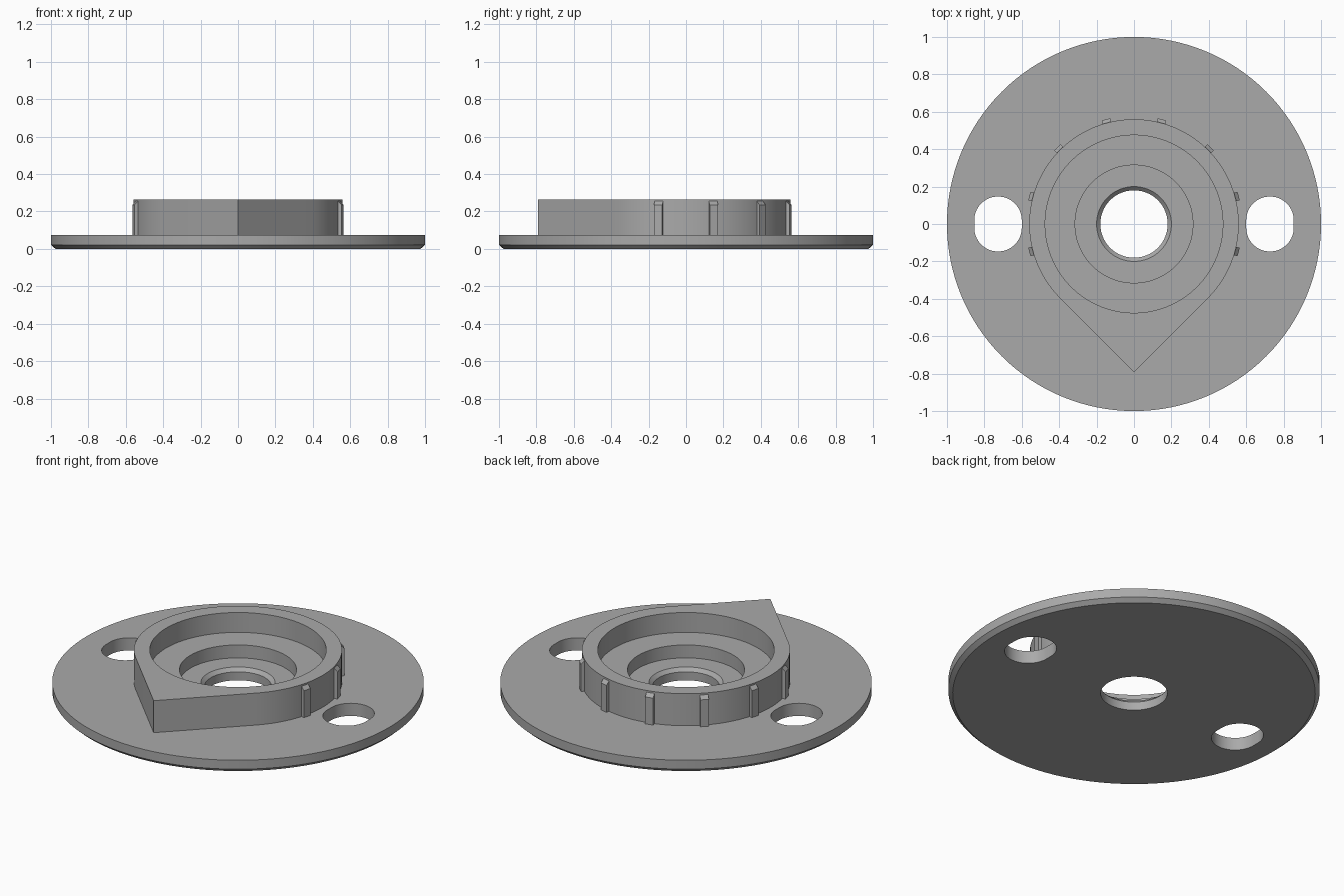
import bpy, bmesh, math
from mathutils import Matrix, Vector

cube = bpy.data.objects.get("Cube")
if cube:
    bpy.data.objects.remove(cube)

GREY = (0.4, 0.4, 0.4, 1)
mat = bpy.data.materials.new("plain_grey")
mat.use_nodes = True
mat.diffuse_color = GREY
mat.node_tree.nodes["Principled BSDF"].inputs["Base Color"].default_value = GREY

SEG = 128
PLATE_TOP = 0.075
BODY_TOP = 0.265
BODY_R = 0.56


def make_object(name, bm):
    bmesh.ops.recalc_face_normals(bm, faces=bm.faces)
    mesh = bpy.data.meshes.new(name)
    bm.to_mesh(mesh)
    bm.free()
    mesh.materials.append(mat)
    obj = bpy.data.objects.new(name, mesh)
    bpy.context.collection.objects.link(obj)
    return obj


def revolve(name, profile):
    """Closed solid from (radius, height) rings, capped at both ends."""
    bm = bmesh.new()
    rings = []
    for r, z in profile:
        rings.append([bm.verts.new((r * math.cos(a), r * math.sin(a), z))
                      for a in (math.tau * i / SEG for i in range(SEG))])
    for low, high in zip(rings, rings[1:]):
        for i in range(SEG):
            j = (i + 1) % SEG
            bm.faces.new((low[i], low[j], high[j], high[i]))
    bm.faces.new(rings[0])
    bm.faces.new(rings[-1])
    return make_object(name, bm)


def extrude_outline(name, points, z0, z1):
    bm = bmesh.new()
    face = bm.faces.new([bm.verts.new((x, y, z0)) for x, y in points])
    out = bmesh.ops.extrude_face_region(bm, geom=[face], use_keep_orig=True)
    top = [v for v in out["geom"] if isinstance(v, bmesh.types.BMVert)]
    bmesh.ops.translate(bm, verts=top, vec=(0, 0, z1 - z0))
    return make_object(name, bm)


def activate(obj):
    bpy.ops.object.select_all(action="DESELECT")
    obj.select_set(True)
    bpy.context.view_layer.objects.active = obj


def cut(obj, cutter):
    mod = obj.modifiers.new("cut", "BOOLEAN")
    mod.operation = "DIFFERENCE"
    mod.solver = "EXACT"
    mod.object = cutter
    activate(obj)
    bpy.ops.object.modifier_apply(modifier=mod.name)


# Round base plate with a bevelled lower edge
plate = revolve("base_plate", [(0.976, 0), (1, 0.022), (1, PLATE_TOP)])

# Teardrop housing: round, with two tangents meeting at a front point
arc = [math.radians(-45 + 270 * i / 96) for i in range(97)]
outline = [(BODY_R * math.cos(a), BODY_R * math.sin(a)) for a in arc]
outline.append((0, -BODY_R * math.sqrt(2)))
housing = extrude_outline("teardrop_housing", outline, PLATE_TOP, BODY_TOP)

# Stepped bore through housing and plate
bore = revolve("bore_cutter", [(0.18, -0.1), (0.18, 0.05), (0.2, 0.07), (0.315, 0.07),
                               (0.315, 0.147), (0.475, 0.147), (0.475, 0.4)])
cut(housing, bore)
cut(plate, bore)

# Slightly elongated mounting holes on both sides
slots = []
for side in (-1, 1):
    points = []
    for end in (1, -1):
        for i in range(33):
            a = math.pi * i / 32
            points.append((side * 0.727 + end * 0.127 * math.cos(a),
                           end * (0.02 + 0.127 * math.sin(a))))
    slots.append(extrude_outline("slot_cutter", points, -0.1, 0.2))
    cut(plate, slots[-1])

for helper in [bore] + slots:
    bpy.data.objects.remove(helper)

# Grip ribs around the back, with sloping tops
for n in range(8):
    bm = bmesh.new()
    bmesh.ops.create_cube(bm, size=1)
    for v in bm.verts:
        outer = v.co.x > 0
        top = BODY_TOP - (0.03 if outer else 0)
        v.co = Vector((0.579 if outer else 0.55, v.co.y * 0.046,
                       top if v.co.z > 0 else PLATE_TOP))
    bm.transform(Matrix.Rotation(math.radians(-15 + 30 * n), 4, "Z"))
    make_object(f"grip_rib_{n + 1}", bm)

for obj in (plate, housing):
    activate(obj)
    bpy.ops.object.shade_smooth_by_angle(angle=math.radians(25))
